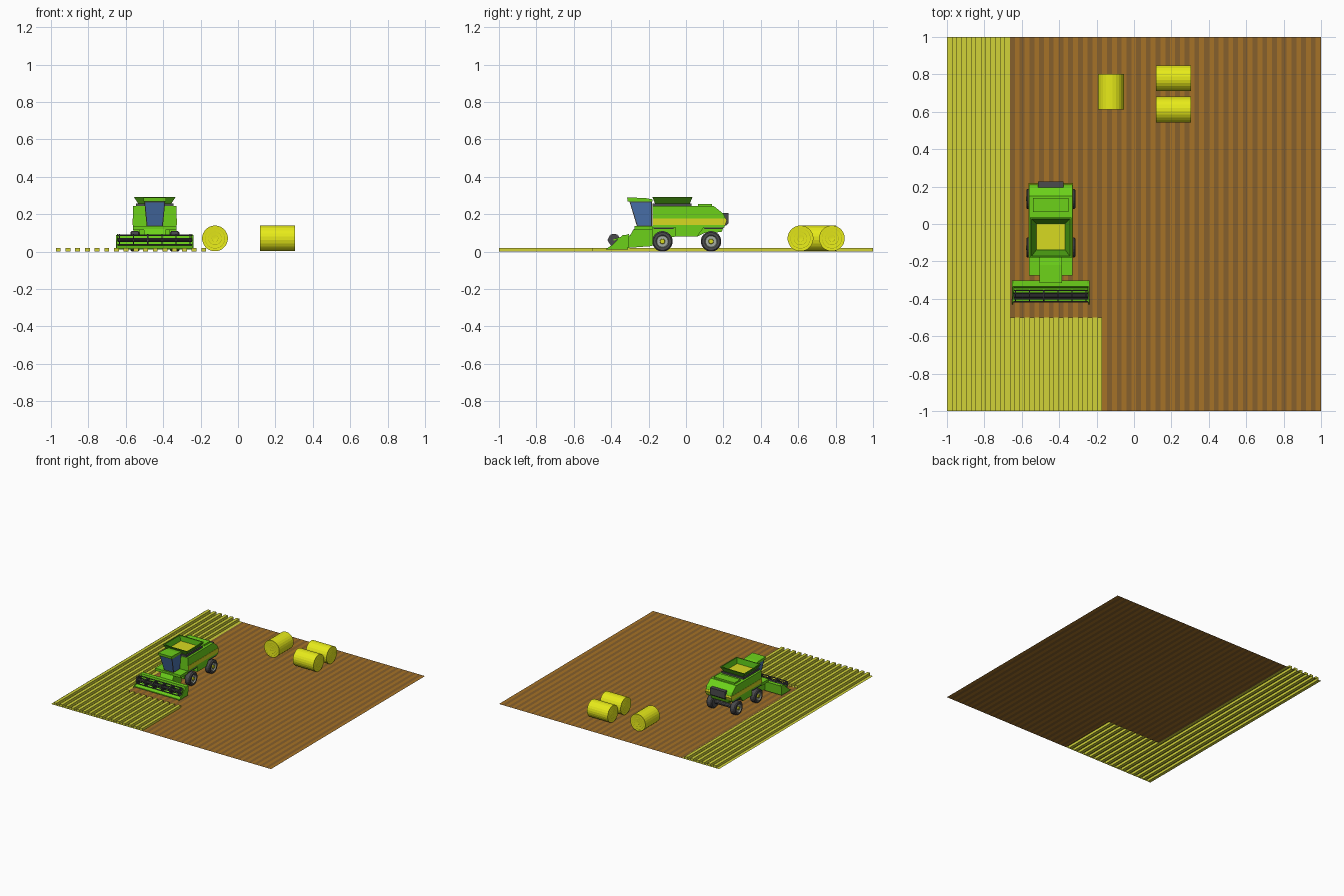
import bpy, bmesh
from math import cos, sin, pi
from mathutils import Vector

if "Cube" in bpy.data.objects:
    bpy.data.objects.remove(bpy.data.objects["Cube"])

def mat(name, r, g, b):
    m = bpy.data.materials.new(name)
    m.diffuse_color = (r, g, b, 1)
    m.use_nodes = True
    m.node_tree.nodes["Principled BSDF"].inputs["Base Color"].default_value = m.diffuse_color
    return m

GREEN = mat("green", .15, .64, .01)
DKGREEN = mat("dark_green", .06, .30, .005)
YELLOW = mat("yellow", .68, .70, .015)
STRAW = mat("straw", .80, .83, .01)
STRAW2 = mat("straw_dark", .58, .60, .01)
WHEAT = mat("wheat", .64, .65, .04)
SOIL = mat("soil", .38, .17, .02)
SOIL2 = mat("soil_dark", .24, .115, .025)
DARK = mat("dark_grey", .07, .07, .075)
RIM = mat("rim", .38, .42, .36)
GLASS = mat("glass", .07, .17, .42)
CX = -.445          # centre line of the harvester

def finish(name, bm, *mats, normals=True):
    if normals:
        bmesh.ops.recalc_face_normals(bm, faces=bm.faces)
    me = bpy.data.meshes.new(name)
    bm.to_mesh(me)
    bm.free()
    for m in mats:
        me.materials.append(m)
    ob = bpy.data.objects.new(name, me)
    bpy.context.collection.objects.link(ob)
    return ob

def loft_bm(rings):
    """Closed solid through a list of equal-length point loops."""
    bm = bmesh.new()
    vs = [[bm.verts.new(p) for p in r] for r in rings]
    n = len(rings[0])
    for a, b in zip(vs, vs[1:]):
        for i in range(n):
            j = (i + 1) % n
            bm.faces.new((a[i], a[j], b[j], b[i]))
    bm.faces.new(vs[0])
    bm.faces.new(vs[-1])
    return bm

def prism(name, profile, x0, x1, m):
    return finish(name, loft_bm([[(x, y, z) for y, z in profile] for x in (x0, x1)]), m)

def rect(hw, y0, y1, z):
    return [(CX - hw, y0, z), (CX + hw, y0, z), (CX + hw, y1, z), (CX - hw, y1, z)]

def box(name, x0, x1, y0, y1, z0, z1, m):
    return prism(name, [(y0, z0), (y1, z0), (y1, z1), (y0, z1)], x0, x1, m)

def lathe(name, c, axis, profile, idx, mats, n=24, s=1):
    """Revolve (offset, radius) points; idx gives a material per segment."""
    bm = bmesh.new()
    rings = []
    for t, r in profile:
        ring = []
        for k in range(n):
            a = 2 * pi * (k + .5) / n
            u, w = r * cos(a), r * sin(a)
            off = (t * s, u, w) if axis == "x" else (u, t * s, w)
            ring.append(bm.verts.new(Vector(c) + Vector(off)))
        rings.append(ring)
    for a, b, i in zip(rings, rings[1:], idx):
        for k in range(n):
            j = (k + 1) % n
            bm.faces.new((a[k], a[j], b[j], b[k])).material_index = i
    for ring, i in ((rings[0], idx[0]), (rings[-1], idx[-1])):
        bm.faces.new(ring).material_index = i
    return finish(name, bm, *mats)

# Standing crop: furrowed sheet with upright ridges
P = .83 / 16
bm = bmesh.new()
def quad(*pts, i=0):
    bm.faces.new([bm.verts.new(p) for p in pts]).material_index = i
H = .02
for k in range(16):
    a, b, c = -1 + k * P, -1 + (k + .5) * P, -1 + (k + 1) * P
    y0, y1 = -1, (1 if k < 6 else -.5)
    quad((a, y0, 0), (b, y0, 0), (b, y1, 0), (a, y1, 0))
    if k == 6:      # furrow that borders the cut ground
        quad((a, y1, 0), (b, y1, 0), (b, 1, 0), (a, 1, 0))
    quad((b, y0, H), (c, y0, H), (c, y1, H), (b, y1, H))
    quad((b, y0, 0), (b, y0, H), (b, y1, H), (b, y1, 0))
    quad((c, y0, 0), (c, y1, 0), (c, y1, H), (c, y0, H))
    quad((b, y0, 0), (c, y0, 0), (c, y0, H), (b, y0, H))
    quad((b, y1, 0), (b, y1, H), (c, y1, H), (c, y1, 0))
finish("standing_crop", bm, WHEAT, normals=False)

# Harvested soil: flat two-tone strips
bm = bmesh.new()
x, k = -1 + 6.5 * P, 0
while x < .999:
    x2 = min(x + P / 2, 1)
    y0 = -.5 if x2 < -.169 else -1
    quad((x, y0, 0), (x2, y0, 0), (x2, 1, 0), (x, 1, 0), i=k % 2)
    x, k = x2, k + 1
finish("harvested_soil", bm, SOIL2, SOIL, normals=False)

# Round bales with ringed ends
R, L = .069, .094
half = [(L - .001, .004), (L, .016), (L - .001, .018), (L, .034), (L - .001, .036),
        (L, .052), (L - .001, .054), (L, R)]
bale = half + [(-t, r) for t, r in reversed(half)]
bidx = [0, 1, 0, 1, 0, 1, 0, 0, 0, 1, 0, 1, 0, 1, 0]
for i, (c, ax) in enumerate([((-.123, .707, R + .002), "y"), ((.212, .612, R + .002), "x"),
                             ((.212, .78, R + .002), "x")]):
    lathe(f"round_bale_{i + 1}", c, ax, bale, bidx, (STRAW, STRAW2))

# Main body, stripe and underside
W = .117
prism("upper_body", [(-.18, .13), (.205, .13), (.217, .165), (.2, .203), (.15, .243), (-.18, .243)],
      CX - W, CX + W, GREEN)
prism("body_stripe", [(-.178, .143), (.21, .143), (.2185, .165), (.214, .178), (-.178, .178)],
      CX - W - .002, CX + W + .002, YELLOW)
prism("lower_body", [(-.18, .13), (-.18, .06), (-.06, .08), (.06, .08), (.1, .1), (.19, .105), (.2, .13)],
      CX - .082, CX + .082, GREEN)
for s in (-1, 1):
    prism("side_skirt", [(-.055, .13), (.095, .13), (.06, .082), (-.055, .082)],
          CX + s * .08, CX + s * .115, GREEN)
    prism("wheel_arch", [(-.18, .132), (-.06, .132), (-.07, .12), (-.17, .12)],
          CX + s * .08, CX + s * .116, DARK)
    prism("wheel_arch_rear", [(.09, .132), (.2, .132), (.19, .12), (.1, .12)],
          CX + s * .08, CX + s * .116, DARK)

# Rear hood and engine cover
prism("rear_hood", [(.18, .14), (.216, .14), (.227, .152), (.227, .207), (.192, .207)],
      CX - .067, CX + .067, DARK)
box("engine_cover", CX - .094, CX + .094, .065, .14, .243, .256, GREEN)

# Grain tank: base, flared open rim and grain
finish("tank_base", loft_bm([rect(.1, -.178, .03, .243), rect(.1, -.178, .03, .258)]), DARK)
bm = loft_bm([rect(.088, -.165, .02, .256), rect(.112, -.18, .035, .293),
              rect(.102, -.172, .026, .293), rect(.077, -.138, .002, .262)])
finish("grain_tank", bm, DKGREEN)
finish("grain", loft_bm([rect(.076, -.137, .001, .262), rect(.076, -.137, .001, .264)]), YELLOW)

# Cab with inset windows, roof and platform
bm = loft_bm([rect(.043, -.262, -.182, .135), rect(.056, -.302, -.182, .268)])
bm.normal_update()
sides = [f for f in bm.faces if abs(f.normal.z) < .7]
bmesh.ops.inset_individual(bm, faces=sides, thickness=.007, depth=0)
for f in sides:
    f.material_index = 1
finish("cab", bm, DARK, GLASS)
prism("cab_roof", [(-.312, .268), (-.18, .268), (-.18, .28), (-.22, .287), (-.315, .29)],
      CX - .06, CX + .06, GREEN)
box("cab_platform", CX - .116, CX + .116, -.275, -.178, .115, .136, GREEN)

# Feeder between cab and header
prism("feeder_house", [(-.28, .12), (-.18, .125), (-.18, .03), (-.315, .02), (-.315, .06)],
      CX - .058, CX + .058, GREEN)

# Wheels and axles
tyre = [(-.05, .02), (-.05, .046), (-.043, .055), (-.007, .055), (0, .048), (0, .034),
        (-.008, .030), (-.008, .014), (.001, .012)]
for label, y in (("front", -.126), ("rear", .134)):
    for s in (-1, 1):
        lathe(f"{label}_wheel", (CX + s * .131, y, .055), "x", tyre,
              [0, 0, 0, 0, 0, 1, 1, 2], (DARK, RIM, YELLOW), 20, s)
    lathe(f"{label}_axle", (CX, y, .055), "x", [(-.09, .016), (.09, .016)], [0], (DARK,), 10)

# Header trough and end plates
HW = .208
prism("header_trough", [(-.42, .012), (-.31, .012), (-.303, .09), (-.335, .09), (-.343, .04), (-.418, .018)],
      CX - HW, CX + HW, GREEN)
for s in (-1, 1):
    prism("header_end_plate", [(-.43, .012), (-.31, .012), (-.303, .088), (-.34, .088), (-.39, .04)],
          CX + s * (HW - .006), CX + s * HW, GREEN)
    prism("reel_arm", [(-.305, .085), (-.305, .095), (-.388, .066), (-.388, .058)],
          CX + s * (HW - .011), CX + s * (HW - .005), GREEN)

# Reel: shaft, discs and bars
RY, RZ = -.385, .063
def rod(name, y, z, r, n):
    lathe(name, (CX, y, z), "x", [(-HW + .01, r), (HW - .01, r)], [0], (DARK,), n)
rod("reel_shaft", RY, RZ, .01, 10)
for k in range(6):
    x = CX + (k - 2.5) * .0755
    lathe("reel_disc", (x, RY, RZ), "x", [(-.003, .032), (.003, .032)], [0], (DARK,), 12)
    a = k * pi / 3
    rod("reel_bar", RY + .03 * cos(a), RZ + .03 * sin(a), .004, 6)
